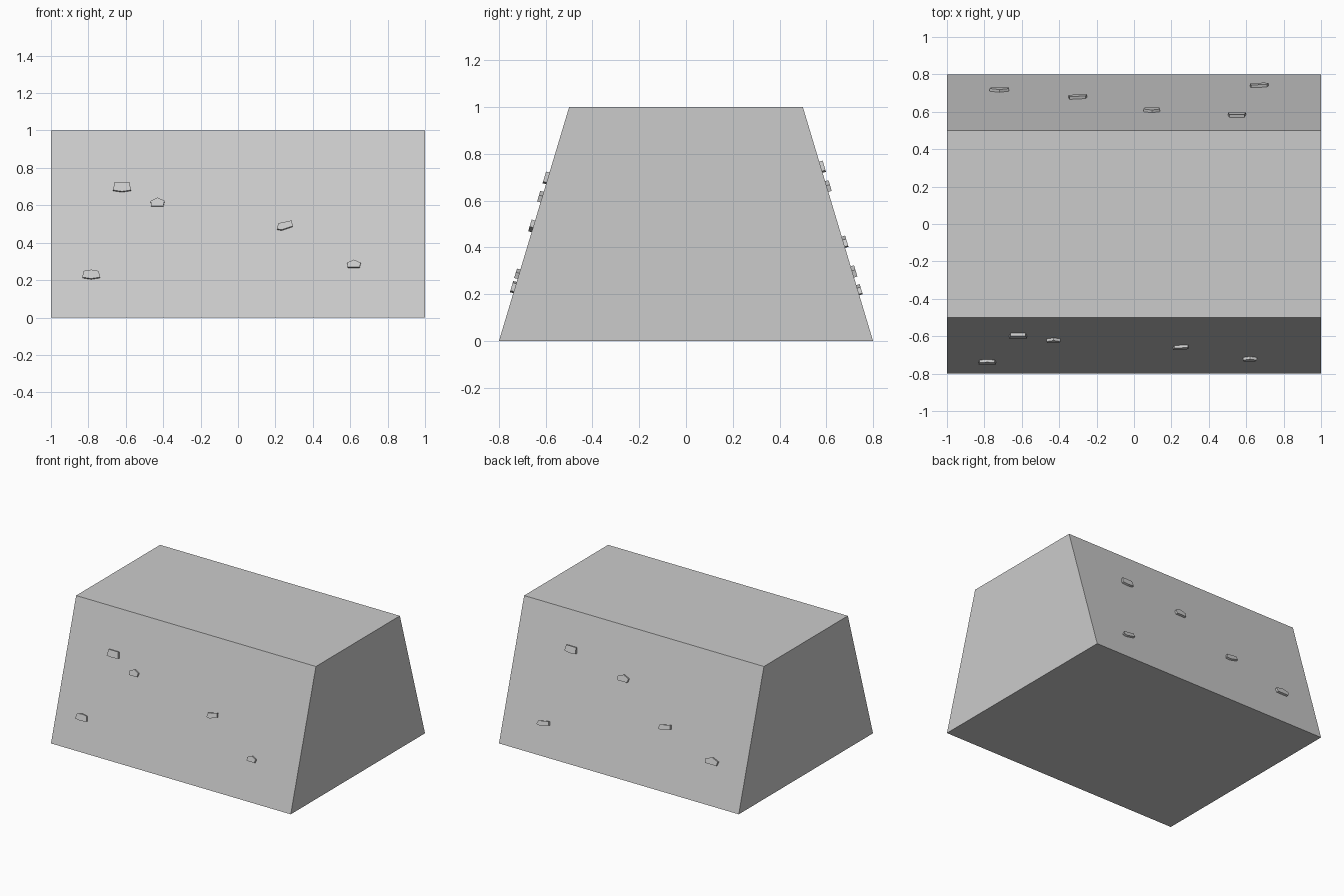
import bpy, bmesh
from mathutils import Vector, Matrix

if "Cube" in bpy.data.objects:
    bpy.data.objects.remove(bpy.data.objects["Cube"])

DEPTH, RAISE = 0.02, 0.015     # chip thickness, height above the slope


def prism(name, pts, matrix, depth):
    """Extrude a 2D outline along local z and place it with a matrix."""
    bm = bmesh.new()
    face = bm.faces.new([bm.verts.new((u, v, 0)) for u, v in pts])
    ext = bmesh.ops.extrude_face_region(bm, geom=[face])
    bmesh.ops.translate(bm, vec=(0, 0, depth),
                        verts=[e for e in ext["geom"] if isinstance(e, bmesh.types.BMVert)])
    bmesh.ops.recalc_face_normals(bm, faces=bm.faces)
    mesh = bpy.data.meshes.new(name)
    bm.to_mesh(mesh)
    bm.free()
    mesh.transform(matrix)
    obj = bpy.data.objects.new(name, mesh)
    bpy.context.collection.objects.link(obj)
    return obj


def frame(u, v, n, origin):
    m = Matrix((u, v, n)).transposed().to_4x4()
    m.translation = origin
    return m


# Main block: trapezoid section swept along x
prism("sloped_block", [(-0.8, 0), (0.8, 0), (0.5, 1), (-0.5, 1)],
      frame(Vector((0, 1, 0)), Vector((0, 0, 1)), Vector((1, 0, 0)), (-1, 0, 0)), 2)

# Chip outlines in unit size (width 1, height 1)
WIDE = [(-.5, -.36), (0, -.5), (.5, -.36), (.42, .5), (-.42, .5)]
PEAK = [(-.45, -.5), (.41, -.5), (.5, .1), (0, .5), (-.5, .1)]
SKEW = [(-.5, -.4), (-.2, -.5), (.5, -.1), (.44, .5), (-.4, .2)]
HEX = [(-.5, -.35), (0, -.5), (.5, -.35), (.42, .35), (0, .5), (-.42, .35)]


def chip(name, side, x, z, w, h, outline):
    n = Vector((0, side, 0.3)).normalized()
    up = Vector((0, -0.3 * side, 1)).normalized()
    across = up.cross(n)
    origin = Vector((x, side * (0.8 - 0.3 * z), z)) - n * (DEPTH - RAISE)
    prism(name, [(u * w, v * h) for u, v in outline],
          frame(across, up, n, origin), DEPTH)


# Chips on the front slope
front = [(-.62, .695, .095, .052, WIDE), (-.43, .615, .075, .047, PEAK),
         (.25, .49, .085, .052, SKEW), (.62, .285, .073, .042, PEAK),
         (-.785, .228, .095, .05, HEX)]
# Chips on the back slope
back = [(.55, .743, .095, .05, WIDE), (.095, .66, .09, .048, PEAK),
        (-.30, .422, .10, .05, SKEW), (-.72, .295, .105, .05, PEAK),
        (.67, .217, .10, .045, SKEW)]
for label, side, chips in (("front", -1, front), ("back", 1, back)):
    for i, c in enumerate(chips, 1):
        chip(f"{label}_chip_{i}", side, *c)
